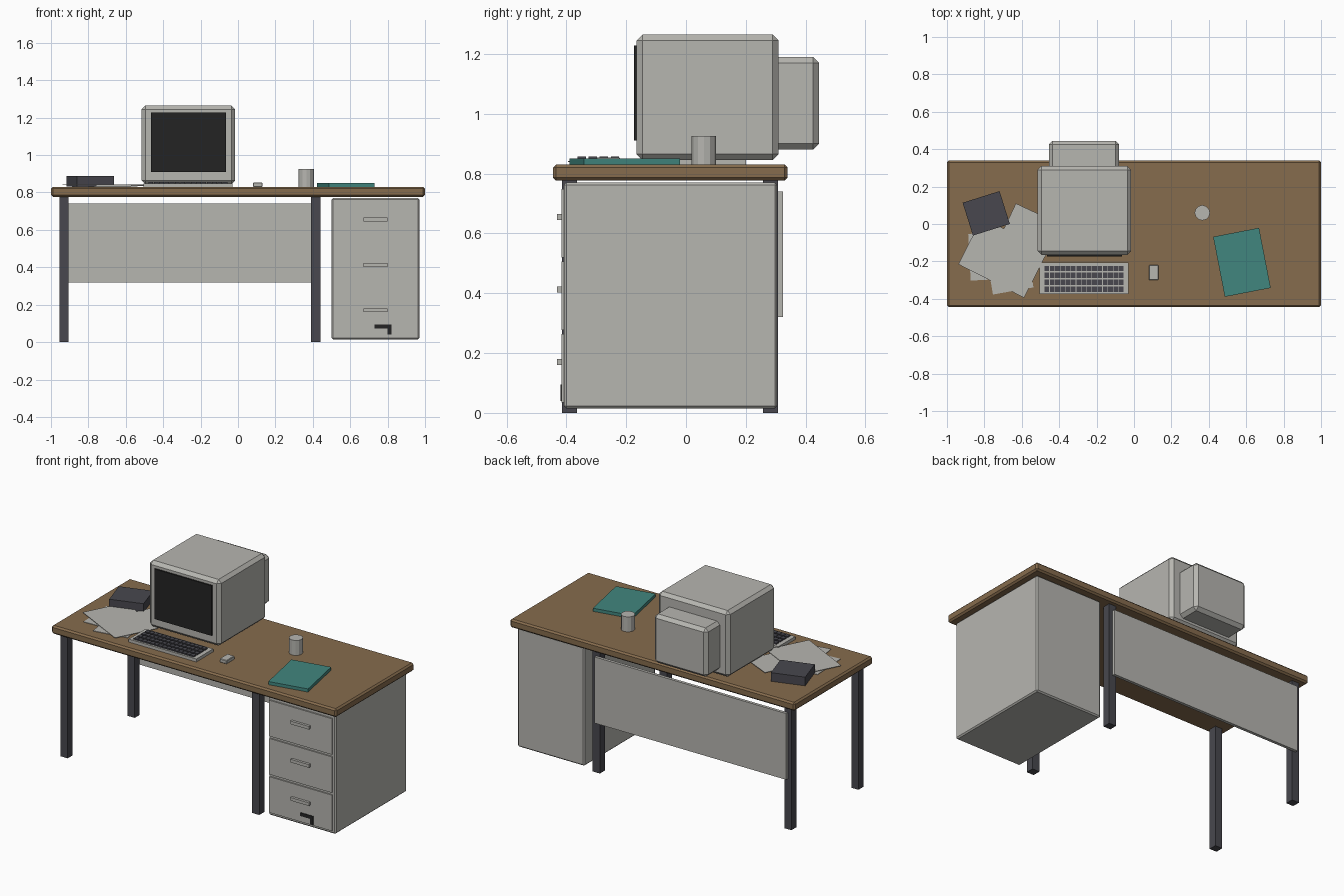
import bpy, bmesh, math
from mathutils import Matrix

if "Cube" in bpy.data.objects:
    bpy.data.objects.remove(bpy.data.objects["Cube"])


def mat(name, rgb):
    m = bpy.data.materials.new(name)
    m.diffuse_color = (*rgb, 1)
    m.use_nodes = True
    m.node_tree.nodes["Principled BSDF"].inputs["Base Color"].default_value = m.diffuse_color
    return m


GREY = mat("light_grey", (0.47, 0.465, 0.435))
WOOD = mat("brown_wood", (0.24, 0.15, 0.075))
DARK = mat("dark_grey", (0.065, 0.064, 0.077))
BLACK = mat("black", (0.017, 0.017, 0.017))
TEAL = mat("teal", (0.053, 0.24, 0.21))


def finish(name, bm, material):
    me = bpy.data.meshes.new(name)
    bm.to_mesh(me)
    bm.free()
    me.materials.append(material)
    ob = bpy.data.objects.new(name, me)
    bpy.context.collection.objects.link(ob)
    return ob


def box(name, x, y, z, material, bevel=0.0):
    """Box from three (min, max) ranges, with optional chamfered edges."""
    bm = bmesh.new()
    bmesh.ops.create_cube(bm, size=1)
    for v in bm.verts:
        v.co = [r[0] + (c + 0.5) * (r[1] - r[0]) for c, r in zip(v.co, (x, y, z))]
    if bevel:
        bmesh.ops.bevel(bm, geom=bm.edges[:], offset=bevel, segments=1, affect='EDGES')
    return finish(name, bm, material)


def slab(name, centre, size, z, degrees, material):
    """Flat box turned about z, lying on the desk."""
    w, d = size[0] / 2, size[1] / 2
    ob = box(name, (-w, w), (-d, d), z, material)
    ob.data.transform(Matrix.Translation((*centre, 0)) @ Matrix.Rotation(math.radians(degrees), 4, 'Z'))
    return ob


# Desk
box("desk_top", (-1, 1), (-0.445, 0.34), (0.777, 0.83), WOOD, 0.01)
for side, x in (("left", -0.955), ("right", 0.39)):
    for end, y in (("front", -0.415), ("back", 0.257)):
        box(f"{end}_{side}_leg", (x, x + 0.05), (y, y + 0.05), (0, 0.78), DARK)
box("modesty_panel", (-0.93, 0.415), (0.305, 0.324), (0.32, 0.74), GREY)

# Drawer cabinet
box("cabinet", (0.5, 0.97), (-0.408, 0.305), (0.015, 0.77), GREY, 0.008)
for i in range(3):
    z = 0.035 + 0.2425 * i
    box(f"drawer_front_{i + 1}", (0.51, 0.95), (-0.416, -0.40), (z, z + 0.228), GREY)
    box(f"drawer_handle_{i + 1}", (0.67, 0.80), (-0.432, -0.41), (z + 0.125, z + 0.145), GREY)
# plain lock latch
box("latch_bar", (0.73, 0.82), (-0.419, -0.414), (0.073, 0.095), BLACK)
box("latch_tab", (0.80, 0.82), (-0.419, -0.414), (0.04, 0.073), BLACK)

# Monitor
box("monitor_base", (-0.45, -0.08), (-0.10, 0.20), (0.83, 0.85), GREY)
box("monitor_body", (-0.515, -0.015), (-0.165, 0.31), (0.845, 1.265), GREY, 0.02)
box("monitor_back", (-0.455, -0.08), (0.27, 0.445), (0.88, 1.19), GREY, 0.02)
box("monitor_screen", (-0.465, -0.065), (-0.174, -0.160), (0.91, 1.228), BLACK)

# Keyboard: four rows of keys
box("keyboard_base", (-0.505, -0.03), (-0.375, -0.205), (0.83, 0.849), GREY)
bm = bmesh.new()
columns = 15
pitch = 0.425 / columns
for row in range(4):
    for col in range(columns):
        place = Matrix.Translation((-0.48 + pitch * (col + 0.5), -0.349 + 0.0372 * row, 0.852))
        bmesh.ops.create_cube(bm, size=1, matrix=place @ Matrix.Diagonal((pitch - 0.003, 0.028, 0.010, 1)))
finish("keyboard_keys", bm, DARK)

# Mouse and cup
box("mouse", (0.08, 0.13), (-0.30, -0.22), (0.83, 0.853), GREY, 0.003)
bm = bmesh.new()
bmesh.ops.create_cone(bm, cap_ends=True, segments=12, radius1=0.041, radius2=0.041, depth=0.095,
                      matrix=Matrix.Translation((0.365, 0.06, 0.8775)))
finish("cup", bm, GREY)

# Book, small box and loose papers
slab("book", (0.577, -0.205), (0.25, 0.327), (0.83, 0.85), 11, TEAL)
slab("small_box", (-0.79, 0.057), (0.207, 0.184), (0.832, 0.887), 17.5, DARK)
papers = [((-0.73, -0.17), (0.30, 0.25), 3), ((-0.67, -0.22), (0.22, 0.28), 10),
          ((-0.60, -0.07), (0.21, 0.30), -25), ((-0.70, -0.18), (0.395, 0.28), -27)]
for i, (centre, size, turn) in enumerate(papers):
    z = 0.83 + 0.003 * i
    slab(f"paper_{i + 1}", centre, size, (z, z + 0.003), turn, GREY)
